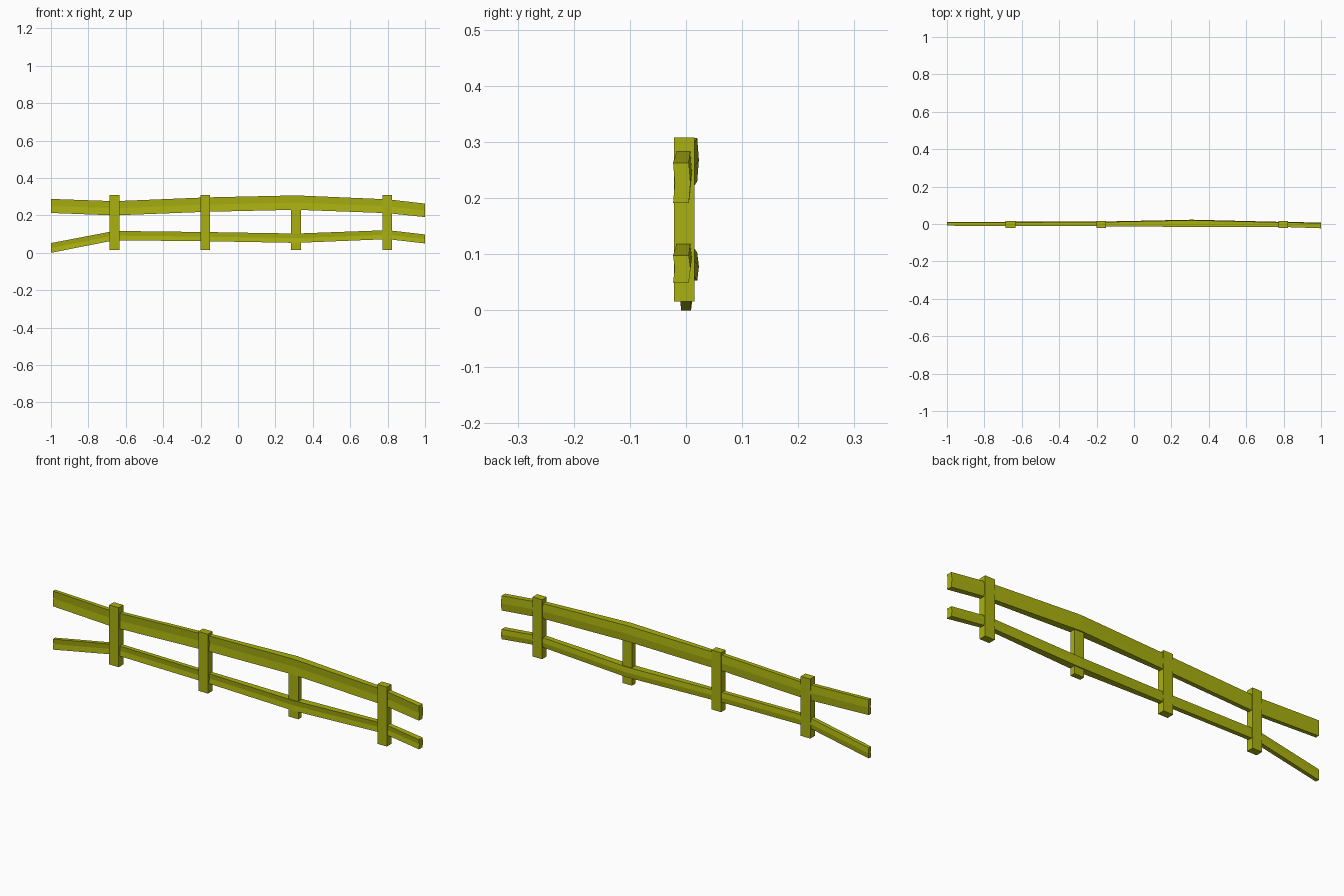
import bpy, bmesh

if "Cube" in bpy.data.objects:
    bpy.data.objects.remove(bpy.data.objects["Cube"])

mat = bpy.data.materials.new("olive_paint")
mat.diffuse_color = (0.40, 0.44, 0.005, 1)
mat.use_nodes = True
mat.node_tree.nodes["Principled BSDF"].inputs["Base Color"].default_value = mat.diffuse_color


def finish(bm, name):
    bmesh.ops.recalc_face_normals(bm, faces=bm.faces)
    mesh = bpy.data.meshes.new(name)
    bm.to_mesh(mesh)
    bm.free()
    mesh.materials.append(mat)
    obj = bpy.data.objects.new(name, mesh)
    bpy.context.collection.objects.link(obj)
    return obj


def rail(name, heights):
    """Loft a slightly cupped plank section through the stations."""
    bm = bmesh.new()
    rings = []
    for (x, front, back), (z0, z1) in zip(stations, heights):
        zm = (z0 + z1) / 2
        profile = [(front, z0), (back, z0), (back + 0.003, zm),
                   (back, z1), (front, z1), (front + 0.003, zm)]
        rings.append([bm.verts.new((x, y, z)) for y, z in profile])
    for a, b in zip(rings, rings[1:]):
        for i in range(6):
            j = (i + 1) % 6
            bm.faces.new((a[i], a[j], b[j], b[i]))
    # end caps, split along the middle of the cupped section
    for r in (rings[0], rings[-1]):
        bm.faces.new((r[0], r[1], r[2], r[5]))
        bm.faces.new((r[5], r[2], r[3], r[4]))
    return finish(bm, name)


def post(name, x, y0, y1, z0, z1, width=0.052):
    bm = bmesh.new()
    bmesh.ops.create_cube(bm, size=1)
    for v in bm.verts:
        v.co = (x + v.co.x * width,
                (y0 + y1) / 2 + v.co.y * (y1 - y0),
                (z0 + z1) / 2 + v.co.z * (z1 - z0))
    return finish(bm, name)


# Rail stations: x, front y, back y
stations = [(-1.0, -0.009, 0.009), (-0.66, -0.012, 0.009),
            (-0.175, -0.012, 0.010), (0.31, -0.016, 0.020),
            (0.80, -0.016, 0.008), (1.0, -0.023, 0.005)]

# Rails: bottom and top z at each station
rail("top_rail", [(0.213, 0.288), (0.200, 0.276), (0.219, 0.296),
                  (0.230, 0.307), (0.212, 0.286), (0.191, 0.263)])
rail("lower_rail", [(0.0, 0.052), (0.067, 0.117), (0.062, 0.111),
                    (0.053, 0.103), (0.073, 0.121), (0.050, 0.098)])

# Posts, the third sitting inside the rails
for i, x in enumerate((-0.66, -0.175, 0.31, 0.798)):
    y0, y1 = (-0.012, 0.014) if i == 2 else (-0.021, 0.015)
    post(f"post_{i + 1}", x, y0, y1, 0.016, 0.300 if i == 2 else 0.308)
